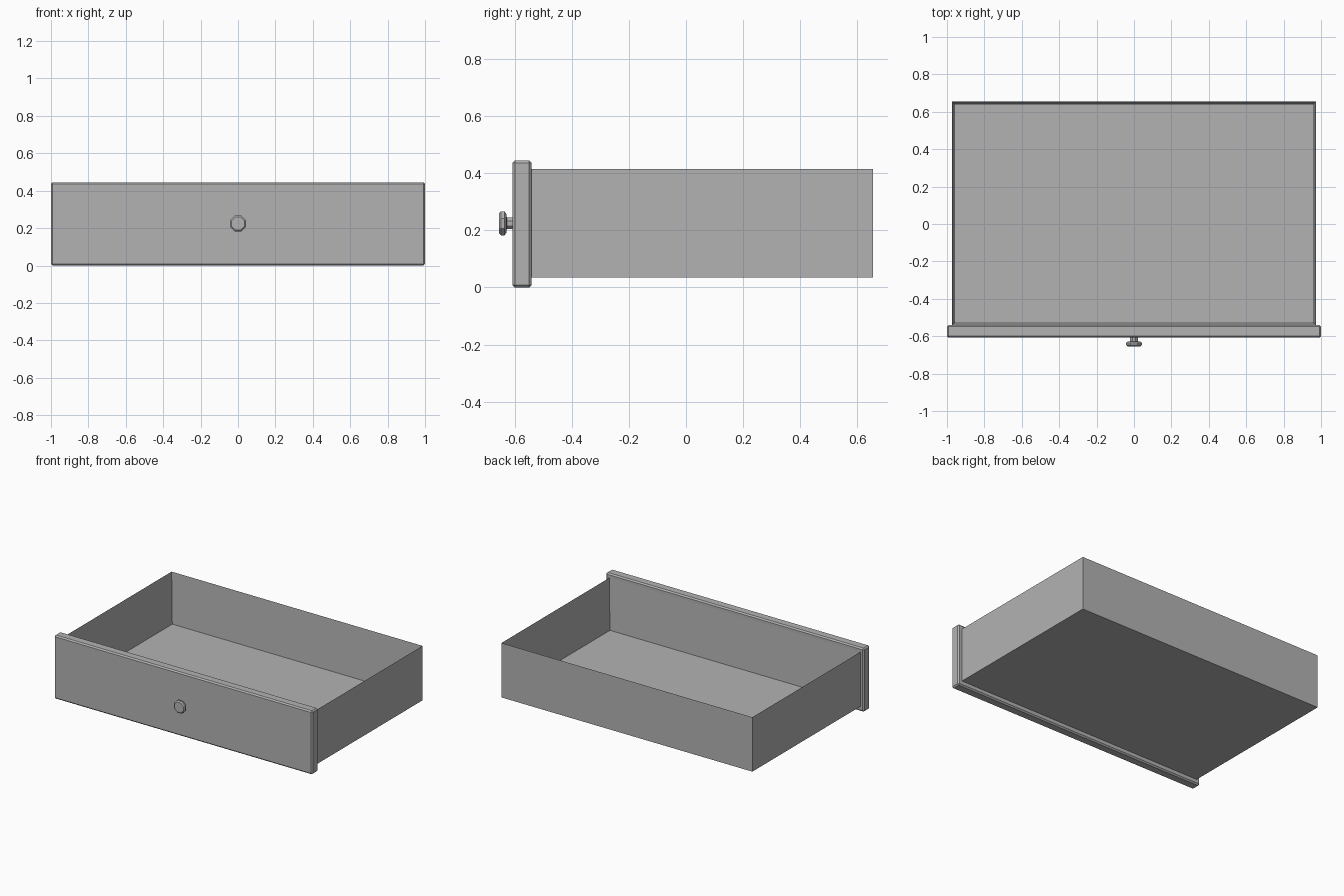
import bpy, bmesh, math
from mathutils import Matrix

cube = bpy.data.objects.get("Cube")
if cube:
    bpy.data.objects.remove(cube, do_unlink=True)

GREY = (0.45, 0.45, 0.45, 1)
mat = bpy.data.materials.new("plain grey")
mat.use_nodes = True
mat.diffuse_color = GREY
mat.node_tree.nodes["Principled BSDF"].inputs["Base Color"].default_value = GREY


def finish(name, bm):
    bmesh.ops.recalc_face_normals(bm, faces=bm.faces)
    mesh = bpy.data.meshes.new(name)
    bm.to_mesh(mesh)
    bm.free()
    mesh.materials.append(mat)
    obj = bpy.data.objects.new(name, mesh)
    bpy.context.collection.objects.link(obj)
    return obj


def box(lo, hi):
    bm = bmesh.new()
    bmesh.ops.create_cube(bm, size=1)
    for v in bm.verts:
        v.co = [lo[i] if v.co[i] < 0 else hi[i] for i in range(3)]
    return bm


# Open tray: inset the top face, then push it down to make the floor
bm = box((-0.972, -0.54, 0.034), (0.972, 0.654, 0.415))
top = max(bm.faces, key=lambda f: f.calc_center_median().z)
bmesh.ops.inset_region(bm, faces=[top], thickness=0.023)
bmesh.ops.translate(bm, verts=top.verts, vec=(0, 0, -0.357))
finish("drawer_tray", bm)

# Front panel with chamfered edges
bm = box((-1, -0.608, 0), (1, -0.54, 0.445))
bmesh.ops.bevel(bm, geom=bm.edges[:], offset=0.009, segments=1,
                affect='EDGES', clamp_overlap=True)
finish("front_panel", bm)

# Knob: eight-sided profile (radius, y) revolved about the y axis
SIDES = 8
profile = [(0.022, -0.606), (0.022, -0.627), (0.036, -0.629),
           (0.046, -0.635), (0.046, -0.647), (0.038, -0.654)]
bm = bmesh.new()
rings = []
for r, y in profile:
    angles = [math.tau * (i + 0.5) / SIDES for i in range(SIDES)]
    rings.append([bm.verts.new((r * math.cos(a), y, r * math.sin(a))) for a in angles])
for a, b in zip(rings, rings[1:]):
    for i in range(SIDES):
        j = (i + 1) % SIDES
        bm.faces.new((a[i], a[j], b[j], b[i]))
bm.faces.new(rings[0])
bm.faces.new(rings[-1])
bmesh.ops.transform(bm, matrix=Matrix.Translation((0, 0, 0.224)), verts=bm.verts)
finish("knob", bm)
